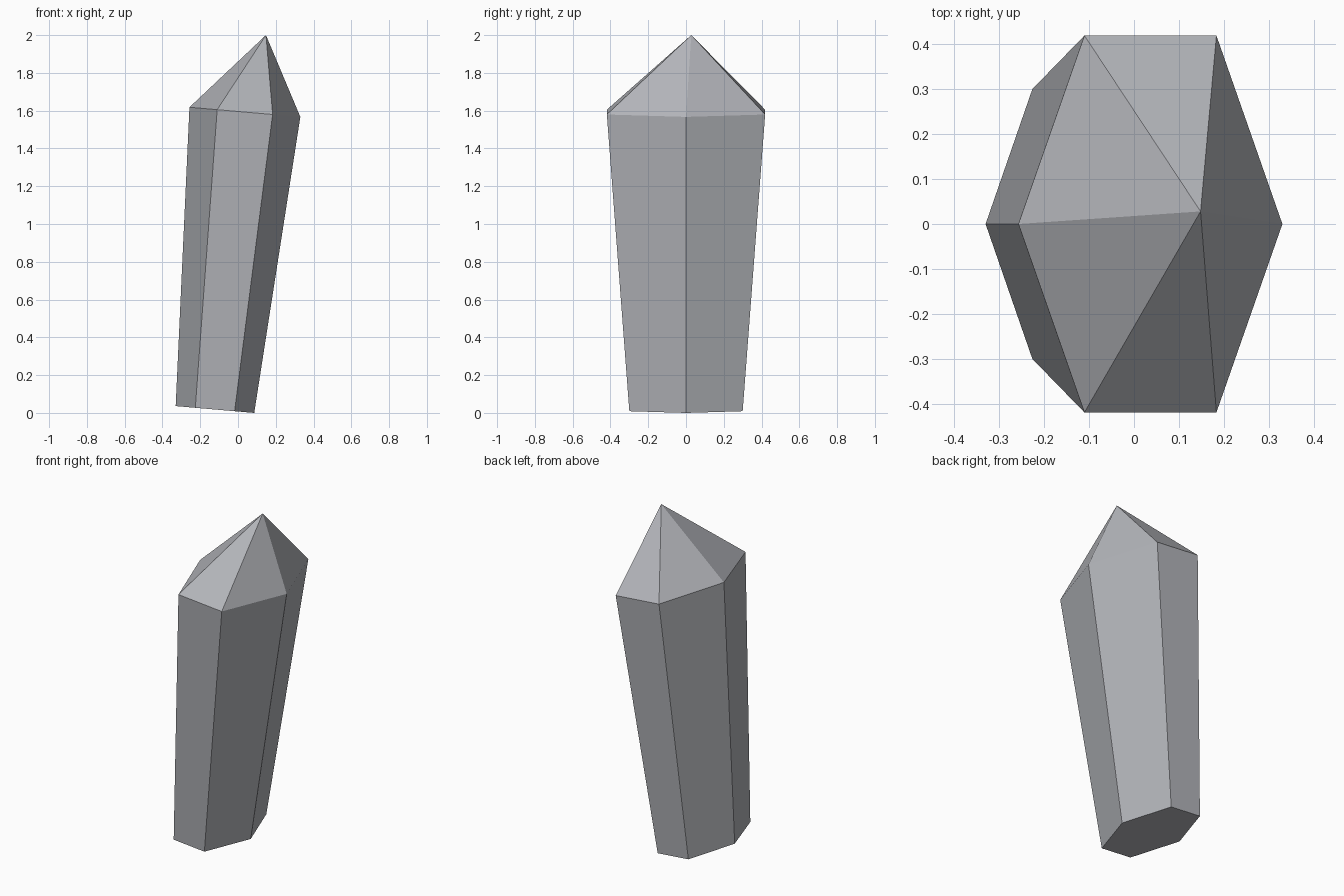
import bpy, bmesh, math

if "Cube" in bpy.data.objects:
    bpy.data.objects.remove(bpy.data.objects["Cube"])

# Single stone colour
stone = bpy.data.materials.new("grey crystal")
stone.diffuse_color = (0.45, 0.46, 0.49, 1)
stone.use_nodes = True
stone.node_tree.nodes["Principled BSDF"].inputs["Base Color"].default_value = stone.diffuse_color

bm = bmesh.new()


def hex_ring(cx, cz, half_x, half_y, slope):
    """Flattened six-sided ring, tilted so +x is lower."""
    ring = []
    for i in range(6):
        a = i * math.pi / 3
        dx = half_x * math.cos(a)
        y = half_y * math.sin(a) / math.sin(math.pi / 3)
        ring.append(bm.verts.new((cx + dx, y, cz - slope * dx)))
    return ring


# Shaft: narrow base ring, wider shoulder ring
base = hex_ring(-0.122, 0.018, 0.208, 0.30, 0.087)
shoulder = hex_ring(0.0365, 1.5925, 0.2935, 0.419, 0.087)
# Off-centre point
tip = bm.verts.new((0.148, 0.028, 2.0))

bm.faces.new(base[::-1])
for i in range(6):
    j = (i + 1) % 6
    bm.faces.new((base[i], base[j], shoulder[j], shoulder[i]))
    bm.faces.new((shoulder[i], shoulder[j], tip))
bmesh.ops.recalc_face_normals(bm, faces=bm.faces)

mesh = bpy.data.meshes.new("crystal")
bm.to_mesh(mesh)
bm.free()
mesh.materials.append(stone)
bpy.context.collection.objects.link(bpy.data.objects.new("crystal", mesh))
